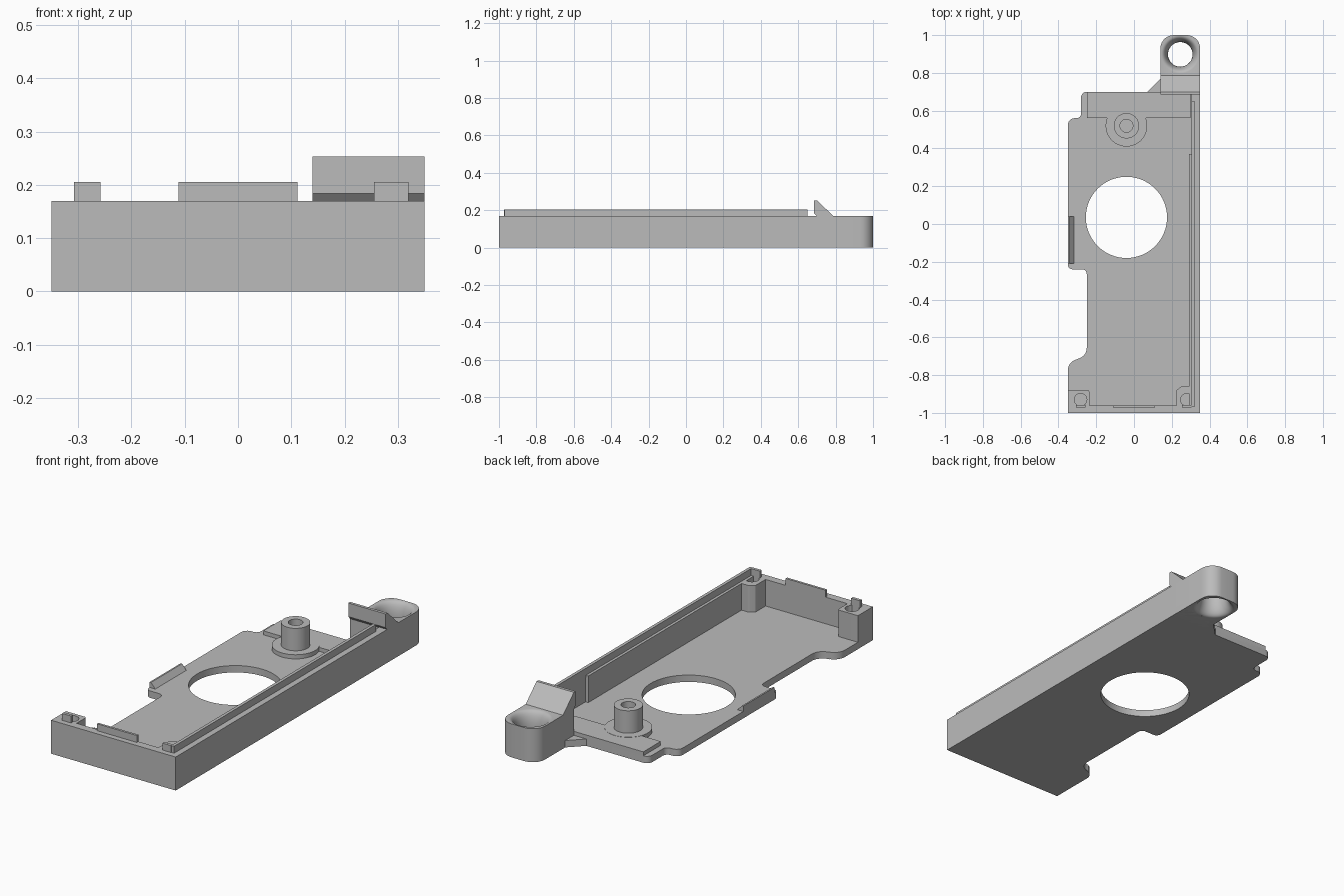
import bpy, bmesh, math
from mathutils import Vector

cube = bpy.data.objects.get("Cube")
if cube:
    bpy.data.objects.remove(cube, do_unlink=True)

GREY = bpy.data.materials.new("plain grey")
GREY.use_nodes = True
GREY.diffuse_color = (0.5, 0.5, 0.5, 1)
GREY.node_tree.nodes["Principled BSDF"].inputs["Base Color"].default_value = (0.5, 0.5, 0.5, 1)

FLOOR, PAD, RIM, LIP = 0.035, 0.055, 0.17, 0.205


def finish(name, bm):
    bmesh.ops.recalc_face_normals(bm, faces=bm.faces)
    mesh = bpy.data.meshes.new(name)
    bm.to_mesh(mesh)
    bm.free()
    mesh.materials.append(GREY)
    ob = bpy.data.objects.new(name, mesh)
    bpy.context.collection.objects.link(ob)
    return ob


def rounded(corners):
    """Outline from (x, y, radius) corners, each replaced by an arc."""
    out = []
    for i, (x, y, r) in enumerate(corners):
        p = Vector((x, y))
        if not r:
            out.append(p)
            continue
        a = (Vector(corners[i - 1][:2]) - p).normalized()
        b = (Vector(corners[(i + 1) % len(corners)][:2]) - p).normalized()
        half = a.angle(b) / 2
        centre = p + (a + b).normalized() * (r / math.sin(half))
        start = p + a * (r / math.tan(half)) - centre
        end = p + b * (r / math.tan(half)) - centre
        turn = start.angle_signed(end)
        for k in range(9):
            t = -turn * k / 8
            c, s = math.cos(t), math.sin(t)
            out.append(centre + Vector((start.x * c - start.y * s, start.x * s + start.y * c)))
    return out


def prism(name, outline, low, high, axis="z"):
    """Extrude an outline along z, x (outline in y, z) or y (outline in x, z)."""
    place = {"z": lambda u, v, w: (u, v, w),
             "x": lambda u, v, w: (w, u, v),
             "y": lambda u, v, w: (u, w, v)}[axis]
    bm = bmesh.new()
    rings = [[bm.verts.new(place(p[0], p[1], w)) for p in outline] for w in (low, high)]
    for ring in rings:
        bm.faces.new(ring)
    n = len(outline)
    for i in range(n):
        j = (i + 1) % n
        bm.faces.new((rings[0][i], rings[0][j], rings[1][j], rings[1][i]))
    return finish(name, bm)


def box(name, x0, x1, y0, y1, z0, z1):
    return prism(name, [(x0, y0), (x1, y0), (x1, y1), (x0, y1)], z0, z1)


def lathe(name, x, y, profile, sides=64):
    """Solid of revolution from (radius, height) pairs."""
    bm = bmesh.new()
    rings = []
    for r, z in profile:
        rings.append([bm.verts.new((x + r * math.cos(math.tau * k / sides),
                                    y + r * math.sin(math.tau * k / sides), z))
                      for k in range(sides)])
    for lo, hi in zip(rings, rings[1:]):
        for k in range(sides):
            m = (k + 1) % sides
            bm.faces.new((lo[k], lo[m], hi[m], hi[k]))
    bm.faces.new(rings[0])
    bm.faces.new(rings[-1])
    return finish(name, bm)


def cylinder(name, x, y, r, z0, z1):
    return lathe(name, x, y, [(r, z0), (r, z1)])


def cut(ob, cutter):
    mod = ob.modifiers.new("cut", "BOOLEAN")
    mod.operation = "DIFFERENCE"
    mod.solver = "EXACT"
    mod.object = cutter
    bpy.context.view_layer.objects.active = ob
    bpy.ops.object.modifier_apply(modifier=mod.name)
    bpy.data.objects.remove(cutter, do_unlink=True)


# Base plate with notched left edge and large round opening
base = prism("base_plate", rounded([
    (-0.35, -1, 0), (0.35, -1, 0), (0.35, 0.8, 0), (0.17, 0.8, 0), (0.07, 0.70, 0),
    (-0.28, 0.70, 0.03), (-0.28, 0.56, 0.025), (-0.35, 0.56, 0.035),
    (-0.35, -0.24, 0.025), (-0.25, -0.24, 0.025), (-0.25, -0.715, 0.06),
    (-0.35, -0.715, 0.06)]), 0, FLOOR)
cut(base, cylinder("opening_cutter", -0.04, 0.035, 0.215, -0.1, 0.1))

# Raised pad along the back edge
box("back_pad", -0.25, 0.30, 0.56, 0.70, FLOOR - 0.01, PAD)

# Hollow screw post on its round foot
foot = cylinder("post_foot", -0.04, 0.52, 0.11, FLOOR - 0.01, PAD + 0.001)
post = cylinder("screw_post", -0.04, 0.52, 0.067, PAD - 0.01, RIM)
cut(post, cylinder("post_cutter", -0.04, 0.52, 0.034, PAD + 0.01, 0.3))

# Long side wall, thinner toward the back, with its raised lip
prism("side_wall", [(0.29, -0.98), (0.35, -0.98), (0.35, 0.72), (0.305, 0.72),
                    (0.305, 0.37), (0.29, 0.37)], 0, RIM)
box("side_lip", 0.304, 0.32, -0.97, 0.65, RIM - 0.01, LIP)

# Front wall and its centre tab
box("front_wall", -0.35, 0.35, -1, -0.96, 0, RIM)
box("front_tab", -0.112, 0.112, -0.972, -0.96, RIM - 0.01, LIP)

# Corner blocks with pin holes and small upright tabs
corners = {
    "left": (0.28, [(0.225, -1, 0), (0.35, -1, 0), (0.35, -0.86, 0),
                    (0.25, -0.86, 0.02), (0.225, -0.88, 0.01)]),
    "right": (-0.283, [(-0.35, -1, 0), (-0.235, -1, 0), (-0.235, -0.88, 0.012),
                       (-0.35, -0.88, 0)]),
}
for side, (x, outline) in corners.items():
    block = prism(side + "_corner_block", rounded(outline), 0, RIM)
    cut(block, cylinder("pin_cutter", x, -0.93, 0.033, 0.12, 0.3))
    box(side + "_corner_tab", x - 0.025, x + 0.025, -0.972, -0.957, 0.115, LIP)

# Small sloped catch on the right edge
prism("edge_catch", [(-0.35, FLOOR - 0.01), (-0.35, 0.062), (-0.342, 0.062),
                     (-0.318, FLOOR), (-0.318, FLOOR - 0.01)], -0.21, 0.04, "y")

# Mounting ear with an hourglass hole
ear = prism("mounting_ear", rounded([(0.14, 0.70, 0), (0.35, 0.70, 0),
                                     (0.35, 1, 0.07), (0.14, 1, 0.07)]), 0, RIM)
flare = [(0.1, -0.02)]
for k in range(17):
    t = math.pi * (k / 16 - 0.5)
    flare.append((0.1 - 0.035 * math.cos(t), RIM / 2 + RIM / 2 * math.sin(t)))
flare.append((0.1, RIM + 0.02))
cut(ear, lathe("ear_cutter", 0.245, 0.898, flare))

# Wedge hook on top of the ear
prism("wedge_hook", [(0.685, 0.184), (0.685, 0.253), (0.70, 0.253), (0.787, RIM),
                     (0.787, RIM - 0.005), (0.702, RIM - 0.005)], 0.14, 0.35, "x")

for ob in bpy.context.collection.objects:
    if ob.type == "MESH" and GREY.name in ob.data.materials:
        bpy.ops.object.select_all(action="DESELECT")
        ob.select_set(True)
        bpy.context.view_layer.objects.active = ob
        bpy.ops.object.shade_smooth_by_angle(angle=math.radians(30))
